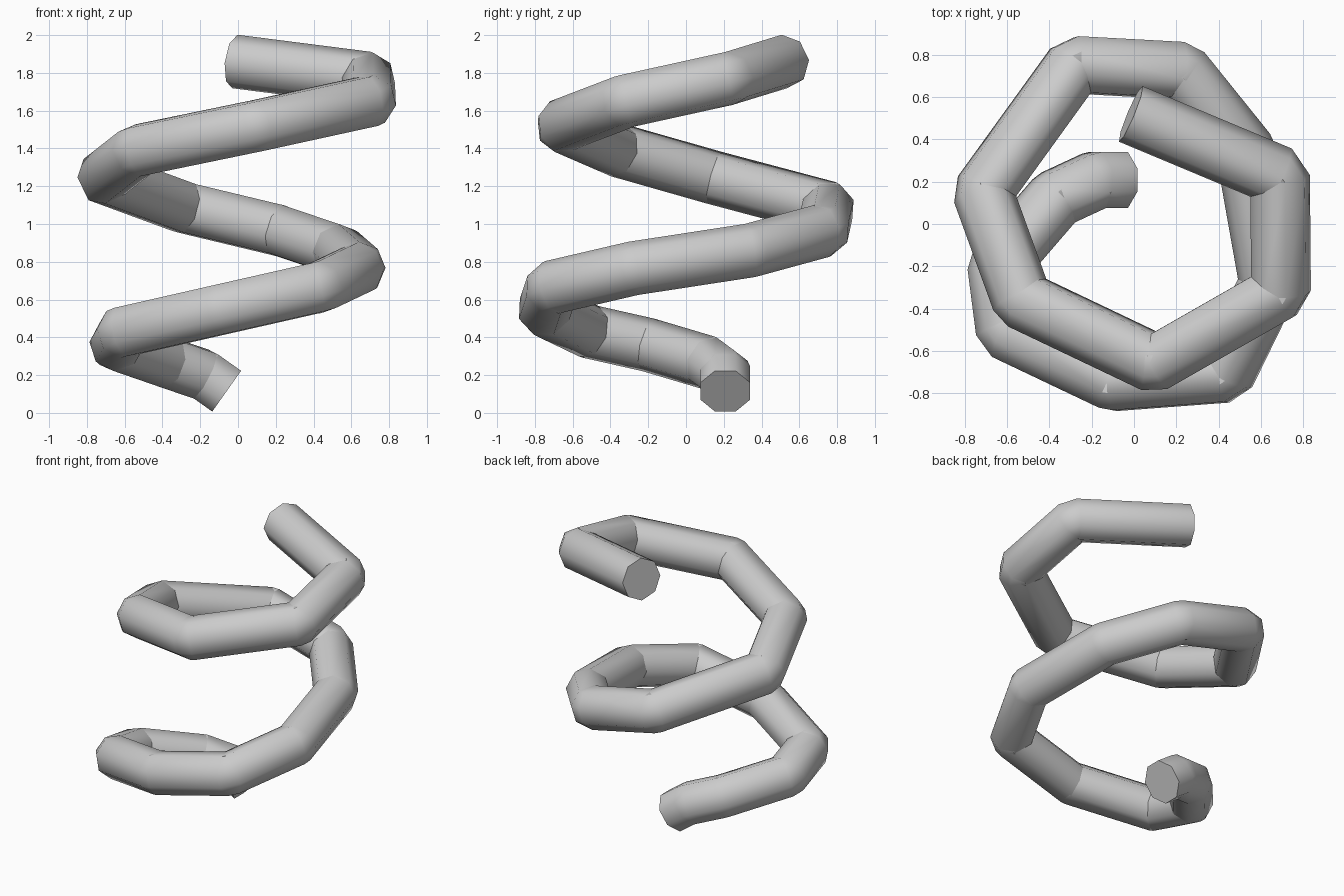
import bpy, bmesh, math
from mathutils import Vector

if "Cube" in bpy.data.objects:
    bpy.data.objects.remove(bpy.data.objects["Cube"])

R, SIDES = 0.143, 8

# centre line of the coil, bottom to top
PATH = [Vector(p) for p in [
    (-0.06, 0.208, 0.115), (-0.18, 0.208, 0.20), (-0.37, 0.12, 0.265),
    (-0.645, -0.20, 0.36), (-0.605, -0.51, 0.43), (-0.10, -0.75, 0.545),
    (0.43, -0.71, 0.665), (0.64, -0.28, 0.765), (0.53, 0.34, 0.86),
    (0.22, 0.725, 0.965), (-0.28, 0.752, 1.085), (-0.715, 0.15, 1.245),
    (-0.53, -0.36, 1.39), (0.10, -0.66, 1.52), (0.695, -0.32, 1.65),
    (0.69, 0.225, 1.77), (-0.015, 0.52, 1.86)]]

bm = bmesh.new()


def ring(centre, u, v):
    """Octagonal ring spanned by the axes u and v."""
    verts = []
    for k in range(SIDES):
        a = 2 * math.pi * (k + 0.5) / SIDES
        verts.append(bm.verts.new(centre + R * (math.cos(a) * u + math.sin(a) * v)))
    return verts


# each straight run gets a square-cut ring at both ends; joints are bridged
rings = []
u = Vector((0, 1, 0))
prev = None
for a, b in zip(PATH, PATH[1:]):
    t = (b - a).normalized()
    if prev is not None:
        u = prev.rotation_difference(t) @ u
    u = (u - t * u.dot(t)).normalized()
    v = t.cross(u)
    rings += [ring(a, u, v), ring(b, u, v)]
    prev = t

for r0, r1 in zip(rings, rings[1:]):
    for k in range(SIDES):
        n = (k + 1) % SIDES
        bm.faces.new((r0[k], r0[n], r1[n], r1[k]))

# end caps
bm.faces.new(rings[0][::-1])
bm.faces.new(rings[-1])

mesh = bpy.data.meshes.new("coil_tube")
bm.to_mesh(mesh)
bm.free()
coil = bpy.data.objects.new("coil_tube", mesh)
bpy.context.collection.objects.link(coil)
bpy.context.view_layer.objects.active = coil
coil.select_set(True)
bpy.ops.object.shade_smooth_by_angle(angle=math.radians(50))
